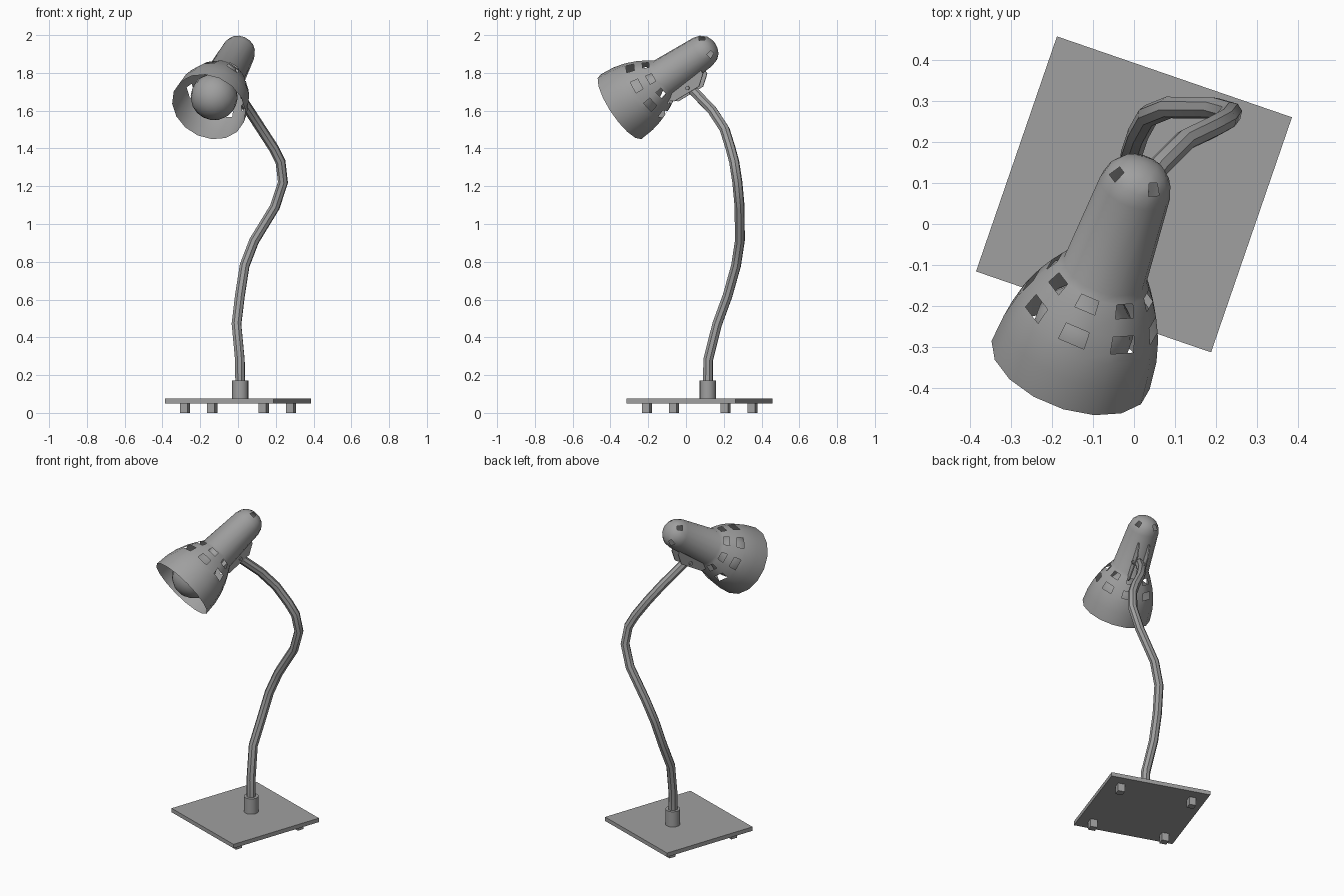
import bpy, bmesh
from math import sin, cos, radians
from mathutils import Matrix, Vector

old = bpy.data.objects.get("Cube")
if old:
    bpy.data.objects.remove(old, do_unlink=True)

GREY = (0.35, 0.35, 0.35, 1)
grey = bpy.data.materials.new("lamp_grey")
grey.use_nodes = True
grey.diffuse_color = GREY
grey.node_tree.nodes["Principled BSDF"].inputs["Base Color"].default_value = GREY


def smooth(ob, angle=40):
    bpy.ops.object.select_all(action="DESELECT")
    ob.select_set(True)
    bpy.context.view_layer.objects.active = ob
    bpy.ops.object.shade_smooth_by_angle(angle=radians(angle))


def finish(name, bm, matrix, angle=None):
    me = bpy.data.meshes.new(name)
    bmesh.ops.recalc_face_normals(bm, faces=bm.faces)
    bm.to_mesh(me)
    bm.free()
    me.materials.append(grey)
    ob = bpy.data.objects.new(name, me)
    ob.matrix_world = matrix
    bpy.context.collection.objects.link(ob)
    if angle:
        smooth(ob, angle)
    return ob


def box(name, size, loc, matrix):
    bm = bmesh.new()
    bmesh.ops.create_cube(bm, size=1, matrix=Matrix.Translation(loc) @ Matrix.Diagonal((*size, 1)))
    return finish(name, bm, matrix)


def cylinder(name, radius, depth, matrix, sides=16):
    bm = bmesh.new()
    bmesh.ops.create_cone(bm, cap_ends=True, segments=sides, radius1=radius, radius2=radius, depth=depth)
    return finish(name, bm, matrix, 40)


def lathe(name, profile, matrix, sides=16, phase=0.0, hole=lambda row, col: False):
    """Revolve (height, radius) pairs, leaving out the faces the hole rule picks."""
    bm = bmesh.new()
    rings = []
    for h, r in profile:
        if r == 0:
            rings.append([bm.verts.new((0, 0, h))] * sides)
            continue
        angles = [phase + radians(360 / sides) * (j - 0.5) for j in range(sides)]
        rings.append([bm.verts.new((r * cos(a), r * sin(a), h)) for a in angles])
    for i, (low, high) in enumerate(zip(rings, rings[1:])):
        for j in range(sides):
            k = (j + 1) % sides
            if not hole(i, j):
                corners = dict.fromkeys((low[j], low[k], high[k], high[j]))
                bm.faces.new(list(corners))
    return finish(name, bm, matrix, 50)


# Square base with four feet, turned about the vertical
base = Matrix.Translation((0, 0.0725, 0)) @ Matrix.Rotation(radians(-19), 4, "Z")
box("base_plate", (0.608, 0.608, 0.025), (0, 0, 0.0625), base)
for sx in (-1, 1):
    for sy in (-1, 1):
        box("foot", (0.042, 0.042, 0.052), (sx * 0.22, sy * 0.22, 0.026), base)

# Collar holding the neck
cylinder("collar", 0.043, 0.1, Matrix.Translation((0.012, 0.115, 0.122)))

# Bent neck swept along a path
path = [(0.012, 0.116, 0.1), (0.01, 0.117, 0.28), (-0.008, 0.165, 0.47), (0.01, 0.22, 0.62),
        (0.035, 0.265, 0.78), (0.085, 0.285, 0.91), (0.195, 0.284, 1.09), (0.238, 0.272, 1.22),
        (0.225, 0.255, 1.33), (0.19, 0.236, 1.4), (0.125, 0.205, 1.5), (0.06, 0.14, 1.6),
        (-0.02, 0.025, 1.72)]
curve = bpy.data.curves.new("neck", "CURVE")
curve.dimensions = "3D"
curve.bevel_depth = 0.027
curve.bevel_resolution = 2
curve.use_fill_caps = True
spline = curve.splines.new("POLY")
spline.points.add(len(path) - 1)
for point, co in zip(spline.points, path):
    point.co = (*co, 1)
curve.materials.append(grey)
neck = bpy.data.objects.new("neck", curve)
bpy.context.collection.objects.link(neck)
bpy.ops.object.select_all(action="DESELECT")
neck.select_set(True)
bpy.context.view_layer.objects.active = neck
bpy.ops.object.convert(target="MESH")
smooth(bpy.context.view_layer.objects.active)

# Head frame: origin at the rim centre, z along the axis to the tail, y upwards
axis = Vector((0.289, 0.795, 0.534)).normalized()
side = Vector((-axis.y, axis.x, 0)).normalized()
up = axis.cross(side)
head = Matrix((side, up, axis)).transposed().to_4x4()
head.translation = (-0.155, -0.345, 1.62)

# Shade: bell, tapered sleeve and domed tail, with two rows of vents and tail vents
shade = [(0, 0.203), (0.08, 0.196), (0.14, 0.182), (0.165, 0.173), (0.205, 0.157),
         (0.245, 0.136), (0.275, 0.118), (0.293, 0.106), (0.545, 0.09),
         (0.58, 0.08), (0.605, 0.06), (0.618, 0.035), (0.624, 0)]


def vent(row, col):
    return (row in (3, 5) and col % 2 == 0) or (row == 9 and col % 4 == 2)


lathe("shade", shade, head, phase=radians(84.5), hole=vent)

# Bulb: round globe narrowing to its stem
globe = [(0.1 - 0.125 * cos(radians(a)), 0.125 * sin(radians(a))) for a in range(0, 141, 20)]
lathe("bulb", globe + [(0.24, 0.055), (0.27, 0.045), (0.36, 0.045), (0.36, 0)], head)

# Bracket: two thin cheeks under the sleeve, joined by a pin
outline = [(0.27, 0.08), (0.26, 0.125), (0.28, 0.142), (0.44, 0.15), (0.495, 0.105), (0.495, 0.08)]
for sx in (-1, 1):
    bm = bmesh.new()
    face = bm.faces.new([bm.verts.new((sx * 0.028, -d, t)) for t, d in outline])
    moved = bmesh.ops.extrude_face_region(bm, geom=[face])["geom"]
    bmesh.ops.translate(bm, vec=(sx * 0.007, 0, 0),
                        verts=[v for v in moved if isinstance(v, bmesh.types.BMVert)])
    finish("bracket_cheek", bm, head)
cylinder("bracket_pin", 0.011, 0.09,
         head @ Matrix.Translation((0, -0.124, 0.383)) @ Matrix.Rotation(radians(90), 4, "Y"), 8)
